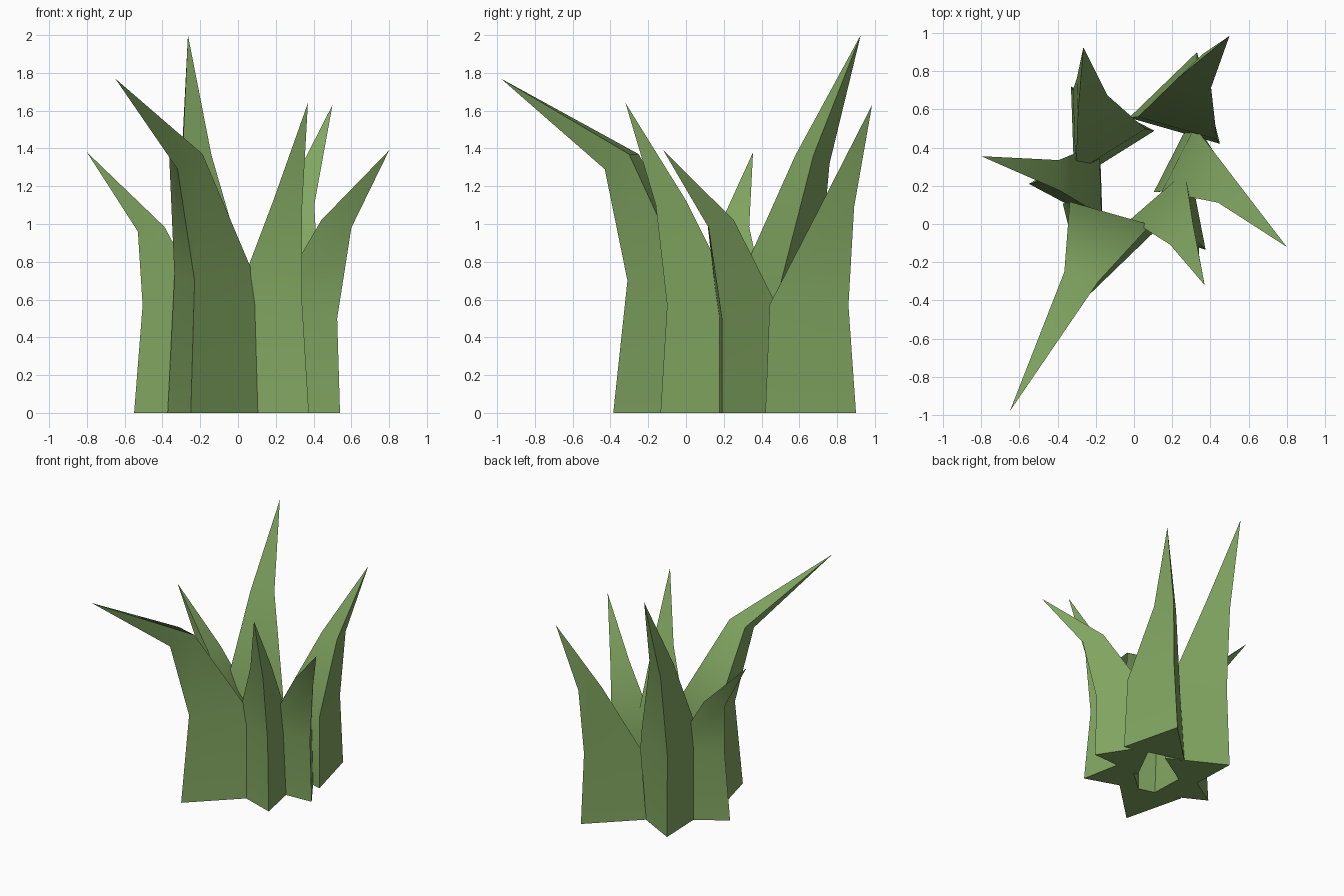
import bpy
import bmesh
import math
from mathutils import Vector

cube = bpy.data.objects.get("Cube")
if cube:
    bpy.data.objects.remove(cube, do_unlink=True)

# Single leaf colour
leaf_green = bpy.data.materials.new("leaf_green")
leaf_green.use_nodes = True
colour = (0.22, 0.38, 0.12, 1.0)
leaf_green.diffuse_color = colour
leaf_green.node_tree.nodes["Principled BSDF"].inputs["Base Color"].default_value = colour


def triangle(ridge, heading, side, rise):
    """Equilateral section: the outer ridge point and two inner corners."""
    ridge = Vector(ridge)
    corners = [ridge]
    for turn in (-30, 30):
        a = math.radians(heading + turn)
        corners.append(ridge + Vector((side * math.cos(a), side * math.sin(a), rise)))
    return corners


def add_blade(name, heading, side, rise, foot, belly, neck, tip):
    """Three-sided blade of grass; heading points inward from the ridge."""
    bm = bmesh.new()
    sections = (
        triangle((*foot, 0), heading, side * 1.15, 0),
        triangle(belly, heading, side, rise * 0.3),
        triangle(neck, heading, side * 0.42, rise),
    )
    rings = [[bm.verts.new(p) for p in section] for section in sections]
    point = bm.verts.new(tip)
    bm.faces.new(rings[0])
    for i in range(3):
        j = (i + 1) % 3
        for low, high in zip(rings, rings[1:]):
            bm.faces.new((low[i], low[j], high[j], high[i]))
        bm.faces.new((rings[-1][i], rings[-1][j], point))
    bmesh.ops.recalc_face_normals(bm, faces=bm.faces)
    mesh = bpy.data.meshes.new(name)
    bm.to_mesh(mesh)
    bm.free()
    mesh.materials.append(leaf_green)
    blade = bpy.data.objects.new(name, mesh)
    bpy.context.collection.objects.link(blade)
    # Soft along the length, crisp along the three long edges
    bpy.ops.object.select_all(action="DESELECT")
    blade.select_set(True)
    bpy.context.view_layer.objects.active = blade
    bpy.ops.object.shade_smooth_by_angle(angle=math.radians(40))


# Ring of blades curling outwards
add_blade("front_right_blade", 74, 0.44, 0.08, (-0.25, -0.385),
          (-0.23, -0.31, 0.70), (-0.32, -0.43, 1.29), (-0.65, -0.98, 1.77))
add_blade("back_right_blade", -58, 0.43, 0.045, (-0.33, 0.72),
          (-0.32, 0.70, 0.66), (-0.30, 0.76, 1.32), (-0.265, 0.925, 2.0))
add_blade("front_left_blade", 131, 0.38, 0.03, (0.375, -0.135),
          (0.34, -0.10, 0.57), (0.34, -0.16, 1.10), (0.37, -0.32, 1.64))
add_blade("back_left_blade", -106, 0.43, 0.01, (0.33, 0.90),
          (0.33, 0.86, 0.57), (0.36, 0.89, 1.09), (0.50, 0.985, 1.63))
add_blade("left_blade", 153, 0.38, 0.04, (0.54, 0.19),
          (0.525, 0.19, 0.50), (0.60, 0.12, 0.98), (0.80, -0.12, 1.39))
add_blade("right_blade", 2, 0.38, 0.025, (-0.55, 0.21),
          (-0.505, 0.22, 0.57), (-0.53, 0.25, 0.96), (-0.80, 0.355, 1.38))
